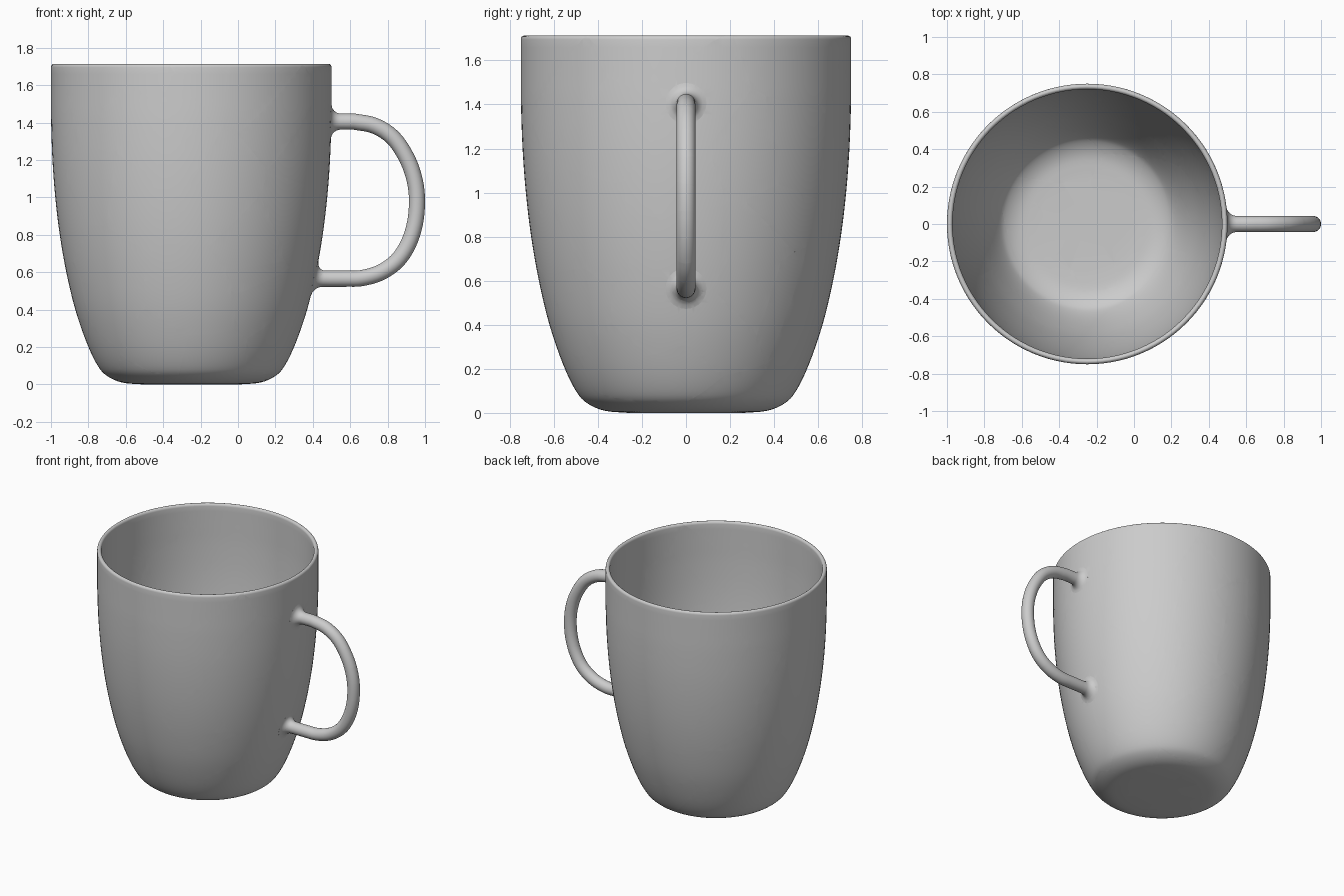
import bpy, bmesh, math, random
from mathutils import Vector

if "Cube" in bpy.data.objects:
    bpy.data.objects.remove(bpy.data.objects["Cube"])

random.seed(11)
CX, WALL, SEG = -0.25, 0.03, 112   # mug axis, wall thickness, lathe segments


def smooth_path(pts, n):
    """Catmull-Rom curve through 2D points."""
    p = [Vector(q) for q in pts]
    p = [2 * p[0] - p[1]] + p + [2 * p[-1] - p[-2]]
    out = []
    for a, b, c, d in zip(p, p[1:], p[2:], p[3:]):
        for k in range(n):
            t = k / n
            out.append(0.5 * (2 * b + (c - a) * t + (2 * a - 5 * b + 4 * c - d) * t * t
                              + (3 * b - a - 3 * c + d) * t ** 3))
    return out + [p[-2]]


def new_object(name, bm):
    me = bpy.data.meshes.new(name)
    bm.to_mesh(me)
    bm.free()
    ob = bpy.data.objects.new(name, me)
    bpy.context.collection.objects.link(ob)
    return ob


# Outer profile (radius, height)
outer = smooth_path([(0.26, 0), (0.37, 0.01), (0.45, 0.045), (0.50, 0.10), (0.558, 0.22),
                     (0.62, 0.40), (0.668, 0.60), (0.703, 0.80), (0.727, 1.0),
                     (0.742, 1.2), (0.749, 1.4), (0.75, 1.55), (0.75, 1.695)], 4)


def radius(z):
    for a, b in zip(outer, outer[1:]):
        if a.y <= z <= b.y and b.y > a.y:
            return a.x + (b.x - a.x) * (z - a.y) / (b.y - a.y)
    return 0.75


# Whole profile: outside, rounded rim, offset inside
inner = []
for i, p in enumerate(outer):
    t = outer[min(i + 1, len(outer) - 1)] - outer[max(i - 1, 0)]
    inner.append(p + Vector((-t.y, t.x)).normalized() * WALL)
rim = [Vector((0.735 + 0.015 * math.cos(a), 1.695 + 0.018 * math.sin(a)))
       for a in [math.pi * k / 8 for k in range(1, 8)]]
profile = [Vector((0, 0))] + outer + rim + inner[::-1] + [Vector((0, WALL))]

# Mug body, lathed
bm = bmesh.new()
rings = []
for p in profile:
    if p.x < 1e-6:
        rings.append([bm.verts.new((CX, 0, p.y))] * SEG)
    else:
        rings.append([bm.verts.new((CX + p.x * math.cos(2 * math.pi * k / SEG),
                                    p.x * math.sin(2 * math.pi * k / SEG), p.y))
                      for k in range(SEG)])
for a, b in zip(rings, rings[1:]):
    for k in range(SEG):
        j = (k + 1) % SEG
        bm.faces.new(list(dict.fromkeys((a[k], a[j], b[j], b[k]))))
bmesh.ops.recalc_face_normals(bm, faces=bm.faces)
mug = new_object("mug_body", bm)

# Handle: bent tube whose ends flare and follow the wall
TOP, LOW, R, N, F = 1.405, 0.565, 0.043, 28, 0.05
bend = smooth_path([(0.62, TOP), (0.73, 1.383), (0.83, 1.318), (0.905, 1.205), (0.945, 1.09),
                    (0.957, 0.98), (0.946, 0.86), (0.91, 0.75), (0.85, 0.66), (0.76, 0.597),
                    (0.66, 0.568), (0.58, LOW)], 4)
bm = bmesh.new()


def end_rings(zc, flip):
    out = []
    for d in (-0.015, 0, 0.003, 0.008, 0.015, 0.024, 0.036, 0.05, 0.08):
        u = 1 - min(max(d, 0) / F, 1)
        r = R + F * (1 - math.sqrt(1 - u * u))
        w = 1 if d <= F else 0.5
        base = CX + radius(zc)
        ring = []
        for k in range(N):
            a = 2 * math.pi * k / N
            y, z = r * math.sin(a), r * math.cos(a) * flip
            wall = CX + math.sqrt(radius(zc + z) ** 2 - y * y)
            ring.append(bm.verts.new((base + (wall - base) * w + d, y, zc + z)))
        out.append(ring)
    return out


tube = end_rings(TOP, 1)
for i, p in enumerate(bend):
    t = (bend[min(i + 1, len(bend) - 1)] - bend[max(i - 1, 0)]).normalized()
    tube.append([bm.verts.new((p.x - t.y * R * math.cos(2 * math.pi * k / N),
                               R * math.sin(2 * math.pi * k / N),
                               p.y + t.x * R * math.cos(2 * math.pi * k / N))) for k in range(N)])
tube += end_rings(LOW, -1)[::-1]
for a, b in zip(tube, tube[1:]):
    for k in range(N):
        j = (k + 1) % N
        bm.faces.new((a[k], a[j], b[j], b[k]))
for ring in (tube[0], tube[-1]):
    bm.faces.new(ring)
bmesh.ops.recalc_face_normals(bm, faces=bm.faces)
handle = new_object("handle", bm)

# Join handle and body into one solid
mod = mug.modifiers.new("join", 'BOOLEAN')
mod.operation, mod.solver, mod.object = 'UNION', 'EXACT', handle
solid = bmesh.new()
solid.from_object(mug, bpy.context.evaluated_depsgraph_get())
bmesh.ops.remove_doubles(solid, verts=solid.verts, dist=1e-5)
bmesh.ops.triangulate(solid, faces=[f for f in solid.faces if len(f.verts) > 4])
for ob in (mug, handle):
    bpy.data.objects.remove(ob)

# Break points on the wall, floor and handle
seeds = []
for k in range(66):
    a, z = k * 2.39996 + random.uniform(-0.5, 0.5), random.uniform(0.08, 1.7)
    r = radius(z) - WALL / 2
    seeds.append(Vector((CX + r * math.cos(a), r * math.sin(a), z)))
for k in range(9):
    a, r = k * 2.4, 0.4 * math.sqrt((k + 0.4) / 9)
    seeds.append(Vector((CX + r * math.cos(a), r * math.sin(a), WALL / 2)))
for p in bend[::4]:
    seeds.append(Vector((p.x, random.uniform(-0.02, 0.02), p.y)))


def in_cavity(c):
    return c.z > 0.08 and math.hypot(c.x - CX, c.y) < radius(c.z) - 0.06


# Shards: cut the solid down to the cell around each break point
for n, s in enumerate(seeds):
    bm = solid.copy()
    for o in sorted(seeds, key=lambda q: (q - s).length)[1:]:
        if not bm.verts or (o - s).length > 2 * max((v.co - s).length for v in bm.verts):
            break
        nor = (o - s).normalized()
        cut = bmesh.ops.bisect_plane(bm, geom=bm.verts[:] + bm.edges[:] + bm.faces[:], dist=1e-6,
                                     plane_co=(s + o) / 2, plane_no=nor, clear_outer=True)
        edges = [e for e in cut['geom_cut'] if isinstance(e, bmesh.types.BMEdge) and e.is_boundary]
        if edges:
            cap = bmesh.ops.triangle_fill(bm, edges=edges, normal=nor)['geom']
            bad = [f for f in cap if isinstance(f, bmesh.types.BMFace)
                   and in_cavity(f.calc_center_median())]
            if bad:
                bmesh.ops.delete(bm, geom=bad, context='FACES')
    if not bm.faces:
        bm.free()
        continue
    shard = new_object("mug_shard_%02d" % n, bm)
    shard.select_set(True)
    bpy.context.view_layer.objects.active = shard
solid.free()
bpy.ops.object.shade_smooth_by_angle(angle=math.radians(35))
